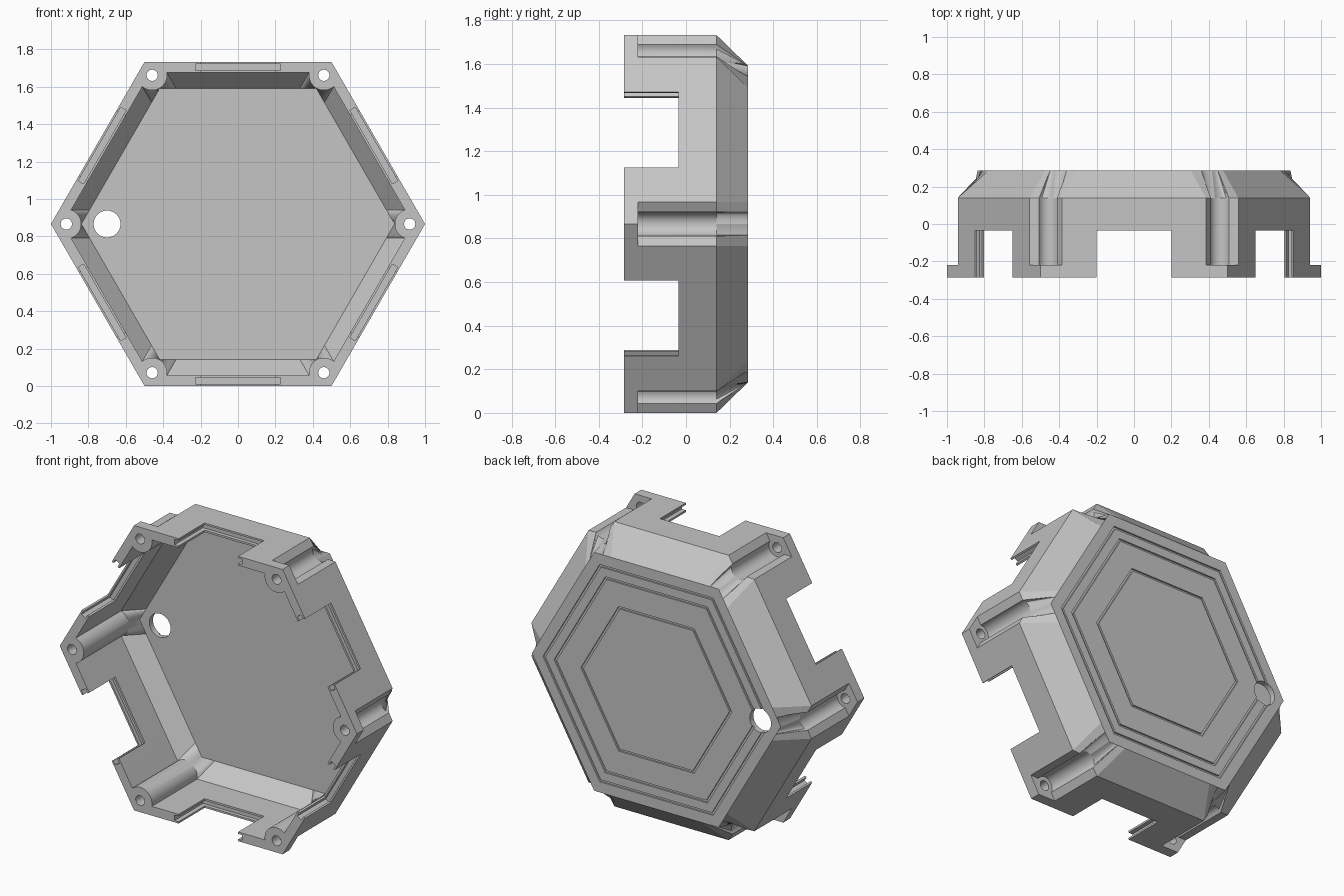
import bpy, bmesh, math
from mathutils import Matrix

cube = bpy.data.objects.get("Cube")
if cube:
    bpy.data.objects.remove(cube, do_unlink=True)

APOTHEM = math.sqrt(3) / 2      # outer hexagon, corner radius 1
SLOPE = 1 / math.sqrt(3)
SCREW = 0.918                   # screw distance from the axis
STEPS = 16                      # segments of each corner arc
BACK = 0.285

grey = bpy.data.materials.new("light grey plastic")
grey.use_nodes = True
colour = (0.56, 0.56, 0.56, 1)
grey.diffuse_color = colour
grey.node_tree.nodes["Principled BSDF"].inputs["Base Color"].default_value = colour


def arc(radius, start):
    """Corner arc around the screw, bulging towards the axis."""
    pts = []
    for i in range(STEPS + 1):
        a = math.radians(-start + (2 * start - 360) * i / STEPS)
        pts.append((SCREW + radius * math.cos(a), radius * math.sin(a)))
    return pts


def on_hexagon(radius, v):
    return (radius - abs(v) * SLOPE, v)


# Corner sections as (outward, sideways) points
channel = [on_hexagon(1, -0.1)] + arc(0.055, 90) + [on_hexagon(1, 0.1)]
inner_r = 0.81 / APOTHEM
boss = [on_hexagon(inner_r, -0.1)] + arc(0.08, 109) + [on_hexagon(inner_r, 0.1)]


def hexagon(radius, like=channel):
    return [on_hexagon(radius, v) for u, v in like]


def ring(bm, section, y):
    verts = []
    for k in range(6):
        c, s = math.cos(k * math.pi / 3), math.sin(k * math.pi / 3)
        for u, v in section:
            verts.append(bm.verts.new((u * c - v * s, y, u * s + v * c + APOTHEM)))
    return verts


def finish(name, bm):
    bmesh.ops.remove_doubles(bm, verts=bm.verts, dist=1e-5)
    bmesh.ops.recalc_face_normals(bm, faces=bm.faces)
    mesh = bpy.data.meshes.new(name)
    bm.to_mesh(mesh)
    bm.free()
    mesh.materials.append(grey)
    obj = bpy.data.objects.new(name, mesh)
    bpy.context.collection.objects.link(obj)
    return obj


# Back plate with three fine hexagonal grooves
layers = []
for r in (0.5, 0.68, 0.755):
    for side, depth in ((-1, 0), (-1, 0.01), (1, 0.01), (1, 0)):
        layers.append((hexagon(r + side * 0.008), BACK - depth))

# Sloped shoulder, channelled wall, front flange, then the inside
layers += [
    (hexagon(0.837), BACK), (channel, 0.14), (channel, -0.22),
    (hexagon(1), -0.22), (hexagon(1), -BACK),
    (boss, -BACK), (boss, 0.15), (hexagon(0.837, boss), 0.25),
]
bm = bmesh.new()
rings = [ring(bm, section, y) for section, y in layers]
for a, b in zip(rings, rings[1:]):
    for i in range(len(a)):
        j = (i + 1) % len(a)
        bm.faces.new((a[i], a[j], b[j], b[i]))
bm.faces.new(rings[0])
bm.faces.new(rings[-1])
case = finish("hexagonal_case", bm)


def add_box(bm, k, half, low, high, y_end):
    """Box on side k, spanning apothems low to high, open to the front."""
    size = Matrix.Diagonal((high - low, y_end + 0.4, 2 * half, 1))
    place = Matrix.Translation(((low + high) / 2, (y_end - 0.4) / 2, 0))
    turn = Matrix.Rotation(-math.radians(30 + 60 * k), 4, "Y")
    up = Matrix.Translation((0, 0, APOTHEM))
    bmesh.ops.create_cube(bm, size=1, matrix=up @ turn @ place @ size)


def add_rod(bm, x, z, radius, y0, y1):
    place = Matrix.Translation((x, (y0 + y1) / 2, z + APOTHEM))
    bmesh.ops.create_cone(bm, cap_ends=True, segments=32, radius1=radius,
                          radius2=radius, depth=y1 - y0,
                          matrix=place @ Matrix.Rotation(math.pi / 2, 4, "X"))


# Cutters: side notches, panel slots around them, screw holes, cable hole
notches, slots, holes = bmesh.new(), bmesh.new(), bmesh.new()
for k in range(6):
    add_box(notches, k, 0.2, 0.7, 1.0, -0.035)
    add_box(slots, k, 0.227, 0.822, 0.855, -0.012)
    a = k * math.pi / 3
    add_rod(holes, SCREW * math.cos(a), SCREW * math.sin(a), 0.03, -0.4, -0.19)
add_rod(holes, -0.7, 0, 0.072, 0.2, 0.4)

for name, cutter_bm in (("notch_cutter", notches), ("slot_cutter", slots),
                        ("hole_cutter", holes)):
    cutter = finish(name, cutter_bm)
    cutter.hide_render = True
    mod = case.modifiers.new(name, "BOOLEAN")
    mod.operation = "DIFFERENCE"
    mod.solver = "EXACT"
    mod.object = cutter
    bpy.context.view_layer.objects.active = case
    bpy.ops.object.modifier_apply(modifier=name)
    bpy.data.objects.remove(cutter, do_unlink=True)

bpy.ops.object.select_all(action="DESELECT")
case.select_set(True)
bpy.context.view_layer.objects.active = case
bpy.ops.object.shade_smooth_by_angle(angle=math.radians(20))
